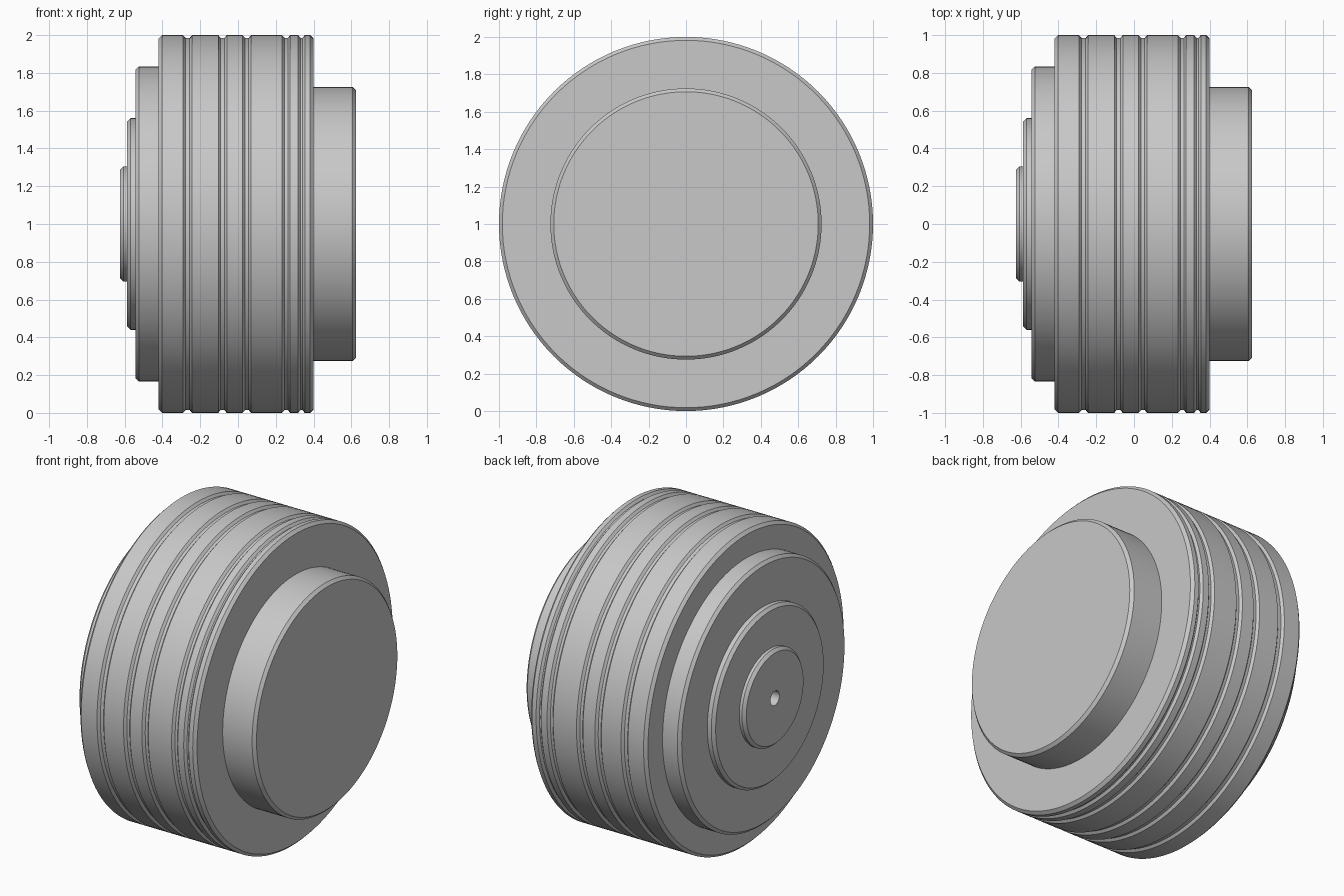
import bpy
import bmesh
from math import cos, sin, tau, radians

cube = bpy.data.objects.get("Cube")
if cube:
    bpy.data.objects.remove(cube, do_unlink=True)

SEGMENTS = 128
AXIS_HEIGHT = 1.0
CHAMFER = 0.018

# Single plain grey finish
grey = bpy.data.materials.new("plain grey")
grey.use_nodes = True
colour = (0.58, 0.58, 0.58, 1)
grey.diffuse_color = colour
grey.node_tree.nodes["Principled BSDF"].inputs["Base Color"].default_value = colour


def lathe(name, profile):
    """Turn (x, radius) points about the x axis and cap both ends."""
    bm = bmesh.new()
    rings = []
    for x, r in profile:
        rings.append([bm.verts.new((x, r * cos(tau * i / SEGMENTS), r * sin(tau * i / SEGMENTS)))
                      for i in range(SEGMENTS)])
    for a, b in zip(rings, rings[1:]):
        for i in range(SEGMENTS):
            j = (i + 1) % SEGMENTS
            bm.faces.new((a[i], a[j], b[j], b[i]))
    bm.faces.new(rings[0])
    bm.faces.new(rings[-1])
    bmesh.ops.recalc_face_normals(bm, faces=bm.faces)
    mesh = bpy.data.meshes.new(name)
    bm.to_mesh(mesh)
    bm.free()
    mesh.materials.append(grey)
    obj = bpy.data.objects.new(name, mesh)
    bpy.context.collection.objects.link(obj)
    obj.location.z = AXIS_HEIGHT
    bpy.ops.object.select_all(action='DESELECT')
    obj.select_set(True)
    bpy.context.view_layer.objects.active = obj
    bpy.ops.object.shade_smooth_by_angle(angle=radians(30))
    return obj


# Main drum with chamfered rims and shallow bevelled grooves
DEPTH = 0.015
drum = [(-0.42, 1 - CHAMFER), (-0.42 + CHAMFER, 1)]
for centre, width in ((-0.267, 0.048), (-0.082, 0.045), (0.047, 0.045),
                      (0.255, 0.043), (0.336, 0.035)):
    h = width / 2
    slope = 0.013
    drum += [(centre - h, 1), (centre - h + slope, 1 - DEPTH),
             (centre + h - slope, 1 - DEPTH), (centre + h, 1)]
drum += [(0.4 - CHAMFER, 1), (0.4, 1 - CHAMFER)]
lathe("grooved_drum", drum)

# Stepped cover on the left-hand end, with a blind centre hole
cover = [(-0.48, 0.045), (-0.625, 0.045)]
for face_x, radius, base_x in ((-0.625, 0.305, -0.588),
                               (-0.588, 0.56, -0.542),
                               (-0.542, 0.835, -0.4)):
    cover += [(face_x, radius - CHAMFER), (face_x + CHAMFER, radius), (base_x, radius)]
lathe("stepped_cover", cover)

# Plain round boss on the other end
lathe("end_boss", [(0.38, 0.725), (0.625 - CHAMFER, 0.725), (0.625, 0.725 - CHAMFER)])
